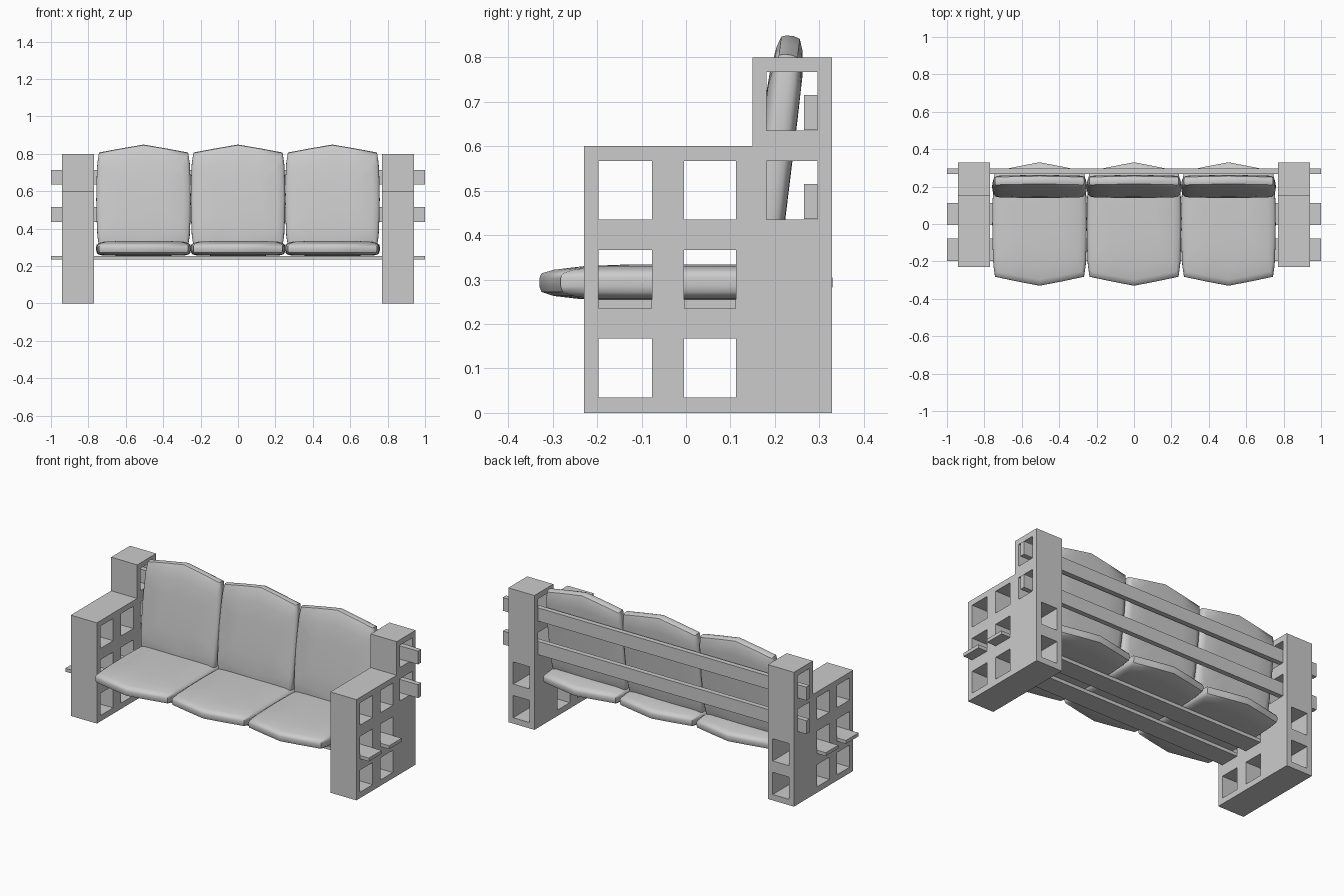
import bpy, bmesh, math
from mathutils import Vector, Matrix

if "Cube" in bpy.data.objects:
    bpy.data.objects.remove(bpy.data.objects["Cube"])


def finish(bm, name, angle=None):
    bmesh.ops.recalc_face_normals(bm, faces=bm.faces)
    mesh = bpy.data.meshes.new(name)
    bm.to_mesh(mesh)
    bm.free()
    ob = bpy.data.objects.new(name, mesh)
    bpy.context.collection.objects.link(ob)
    if angle:
        bpy.ops.object.select_all(action='DESELECT')
        ob.select_set(True)
        bpy.context.view_layer.objects.active = ob
        bpy.ops.object.shade_smooth_by_angle(angle=math.radians(angle))
    return ob


def board(name, lo, hi):
    lo, hi = Vector(lo), Vector(hi)
    bm = bmesh.new()
    bmesh.ops.create_cube(bm, size=1)
    bmesh.ops.scale(bm, vec=hi - lo, verts=bm.verts)
    bmesh.ops.translate(bm, vec=(lo + hi) / 2, verts=bm.verts)
    return finish(bm, name)


def block(name, us, z0, w0, w1, axis):
    """Hollow block: us = wall/cavity breaks, cavities run along axis from w0 to w1."""
    zs = [z0, z0 + 0.035, z0 + 0.167, z0 + 0.2]
    place = (lambda u, z: (w0, u, z)) if axis == 'x' else (lambda u, z: (u, w0, z))
    bm = bmesh.new()
    grid = [[bm.verts.new(place(u, z)) for z in zs] for u in us]
    for i in range(len(us) - 1):
        for j in range(3):
            if i % 2 == 1 and j == 1:
                continue  # cavity
            bm.faces.new((grid[i][j], grid[i + 1][j], grid[i + 1][j + 1], grid[i][j + 1]))
    geo = bmesh.ops.extrude_face_region(bm, geom=bm.faces[:], use_keep_orig=True)
    shift = (w1 - w0, 0, 0) if axis == 'x' else (0, w1 - w0, 0)
    bmesh.ops.translate(bm, vec=shift,
                        verts=[g for g in geo['geom'] if isinstance(g, bmesh.types.BMVert)])
    return finish(bm, name)


def cushion(name, matrix):
    # outline with bulged sides and pointed ends
    quarter = [(0.253, 0), (0.251, 0.12), (0.247, 0.22), (0.238, 0.282), (0.12, 0.307)]
    outline = quarter + [(0, 0.33)] + [(-x, y) for x, y in quarter[::-1]]
    outline += [(-x, -y) for x, y in quarter[1:]] + [(0, -0.33)]
    outline += [(x, -y) for x, y in quarter[:0:-1]]
    # layers: x scale, y scale, height
    layers = [(0.5, 0.4, -0.040), (0.86, 0.72, -0.039), (0.96, 0.9, -0.032), (0.99, 0.985, -0.023),
              (1, 1, -0.01), (1, 1, 0.008), (0.99, 0.985, 0.019), (0.95, 0.9, 0.027),
              (0.85, 0.70, 0.035), (0.5, 0.4, 0.039)]
    bm = bmesh.new()
    rings = [[bm.verts.new((x * sx, y * sy, z)) for x, y in outline] for sx, sy, z in layers]
    n = len(outline)
    for a, b in zip(rings, rings[1:]):
        for i in range(n):
            k = (i + 1) % n
            bm.faces.new((a[i], a[k], b[k], b[i]))
    bm.faces.new(rings[0][::-1])
    bm.faces.new(rings[-1])
    bmesh.ops.transform(bm, matrix=matrix, verts=bm.verts)
    return finish(bm, name, 50)


# stacked hollow-block arms on both sides
for side, s in (("left", -1), ("right", 1)):
    xc = s * 0.855
    x0, x1 = xc - 0.086, xc + 0.086
    for i in range(3):
        block(f"{side}_arm_block_{i}", [-0.23, -0.197, -0.077, -0.005, 0.113, 0.15],
              0.2 * i, x0, x1, 'x')
    for i in range(2):
        block(f"{side}_rear_lower_block_{i}", [x0, x0 + 0.032, x1 - 0.032, x1],
              0.2 * i, 0.15, 0.328, 'y')
        block(f"{side}_rear_upper_block_{i}", [0.15, 0.181, 0.296, 0.328],
              0.4 + 0.2 * i, x0, x1, 'x')

# boards threaded through the cavities
for i, (y0, y1) in enumerate([(-0.197, -0.077), (-0.005, 0.113)]):
    board(f"seat_board_{i}", (-1, y0, 0.235), (1, y1, 0.255))
for i, z in enumerate([0.436, 0.636]):
    board(f"back_board_{i}", (-1, 0.266, z), (1, 0.296, z + 0.079))

# seat and leaning back cushions
lean = (Matrix.Translation((0, 0.198, 0.557))
        @ Matrix.Rotation(math.radians(83), 4, 'X') @ Matrix.Diagonal((1, 0.89, 1, 1)))
for i in (-1, 0, 1):
    slot = Matrix.Translation((0.505 * i, 0, 0))
    cushion(f"seat_cushion_{i + 1}", slot @ Matrix.Translation((0, 0, 0.295)))
    cushion(f"back_cushion_{i + 1}", slot @ lean)
